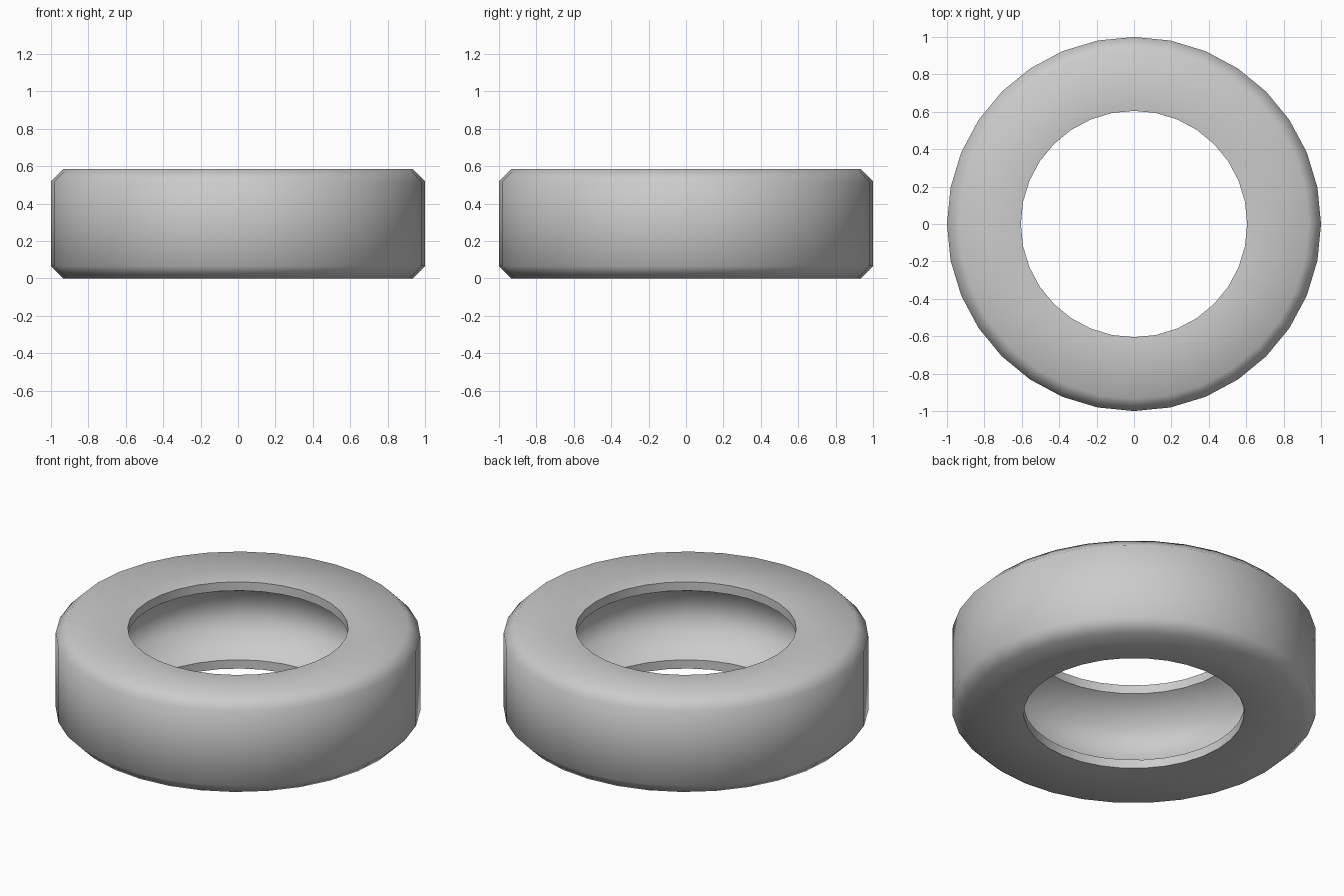
import bpy, bmesh, math

if "Cube" in bpy.data.objects:
    bpy.data.objects.remove(bpy.data.objects["Cube"])

SIDES = 32
H = 0.585                       # tyre width

# lower half of the closed cross-section (radius, height), hollow side first
half = [(0.80, 0.18), (0.605, 0.083), (0.605, 0.03), (0.934, 0), (1.0, 0.066)]
profile = half + [(r, H - z) for r, z in reversed(half)]

# revolve the section into a tyre
bm = bmesh.new()
rings = []
for i in range(SIDES):
    a = 2 * math.pi * i / SIDES
    rings.append([bm.verts.new((r * math.cos(a), r * math.sin(a), z)) for r, z in profile])
n = len(profile)
for i in range(SIDES):
    cur, nxt = rings[i], rings[(i + 1) % SIDES]
    for j in range(n):
        k = (j + 1) % n
        bm.faces.new((cur[j], nxt[j], nxt[k], cur[k]))
bmesh.ops.recalc_face_normals(bm, faces=bm.faces)

mesh = bpy.data.meshes.new("tyre")
bm.to_mesh(mesh)
bm.free()
tyre = bpy.data.objects.new("tyre", mesh)
bpy.context.collection.objects.link(tyre)

# smooth tread, shoulders and hollow, crisp rim lips
for poly in mesh.polygons:
    poly.use_smooth = True
for edge in mesh.edges:
    a, b = (mesh.vertices[v].co for v in edge.vertices)
    edge.use_edge_sharp = abs(a.z - b.z) < 1e-5 and a.xy.length < 0.62 and b.xy.length < 0.62
